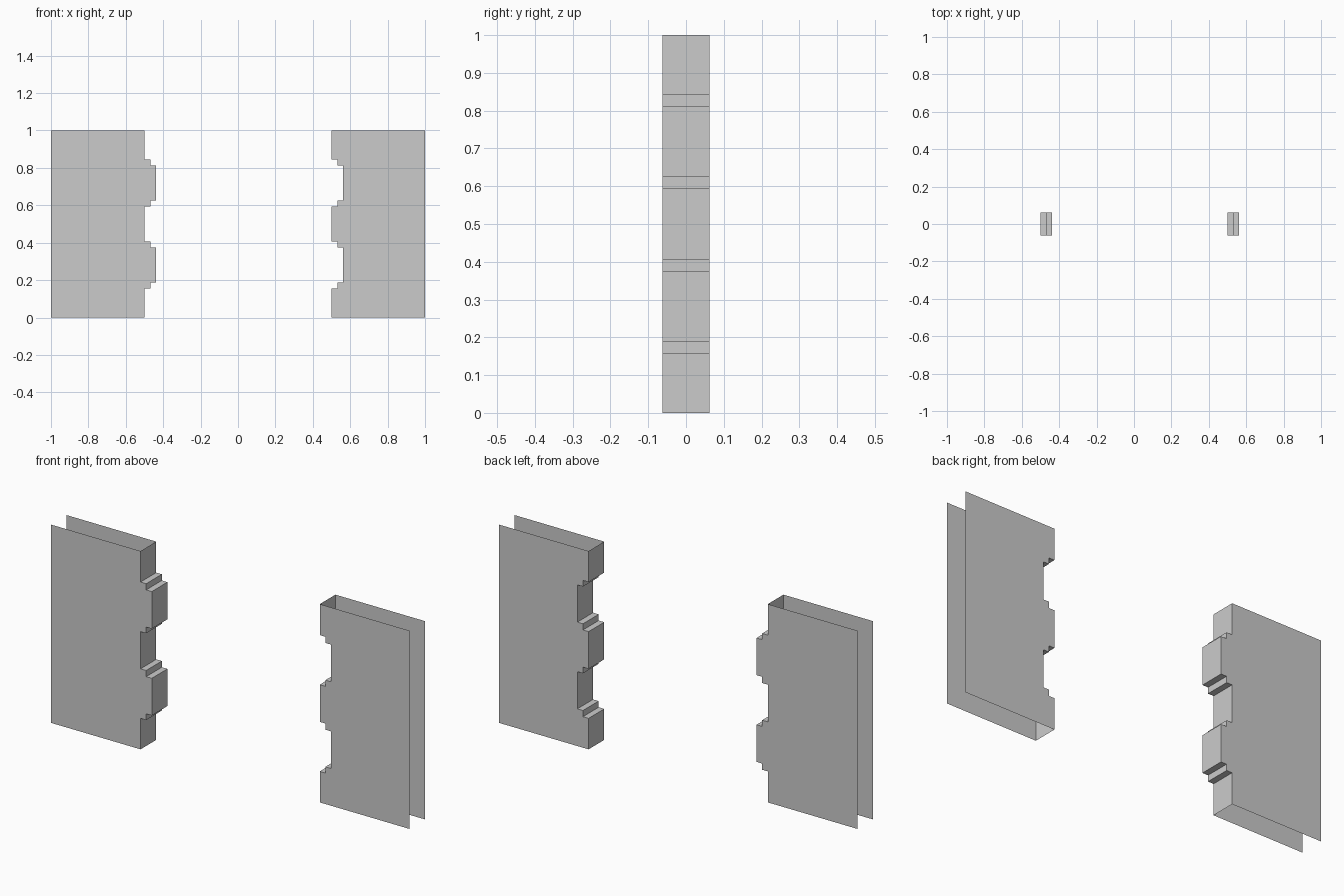
import bpy
import bmesh

if "Cube" in bpy.data.objects:
    bpy.data.objects.remove(bpy.data.objects["Cube"], do_unlink=True)

U = 1 / 32            # width and height of one step
HALF_DEPTH = 2 * U

grey = bpy.data.materials.new("light_grey")
grey.use_nodes = True
colour = (0.6, 0.6, 0.6, 1)
grey.diffuse_color = colour
grey.node_tree.nodes["Principled BSDF"].inputs["Base Color"].default_value = colour


def stepped_edge(x):
    """Edge from bottom to top with two stepped teeth pointing to +x."""
    points = [(x, 0)]
    for start in (5, 19):
        for step, rise in ((0, 0), (1, 0), (1, 1), (2, 1),
                           (2, 7), (1, 7), (1, 8), (0, 8)):
            points.append((x + step * U, (start + rise) * U))
    return points + [(x, 1)]


def open_panel(name, outer_x, edge_x):
    """Two sheets joined along the toothed edge, open on the other sides."""
    bm = bmesh.new()
    edge = stepped_edge(edge_x)
    outline = edge + [(outer_x, 1), (outer_x, 0)]
    front = [bm.verts.new((x, -HALF_DEPTH, z)) for x, z in outline]
    back = [bm.verts.new((x, HALF_DEPTH, z)) for x, z in outline]
    bm.faces.new(front)
    bm.faces.new(back[::-1])
    for i in range(len(edge) - 1):
        bm.faces.new((front[i + 1], front[i], back[i], back[i + 1]))
    # The outline of the +x panel runs the other way round
    if outer_x > edge_x:
        bmesh.ops.reverse_faces(bm, faces=bm.faces[:])
    mesh = bpy.data.meshes.new(name)
    bm.to_mesh(mesh)
    bm.free()
    mesh.materials.append(grey)
    bpy.context.collection.objects.link(bpy.data.objects.new(name, mesh))


# Matching panels: teeth on one, sockets on the other
open_panel("right_panel_with_teeth", -1, -0.5)
open_panel("left_panel_with_sockets", 1, 0.5)
